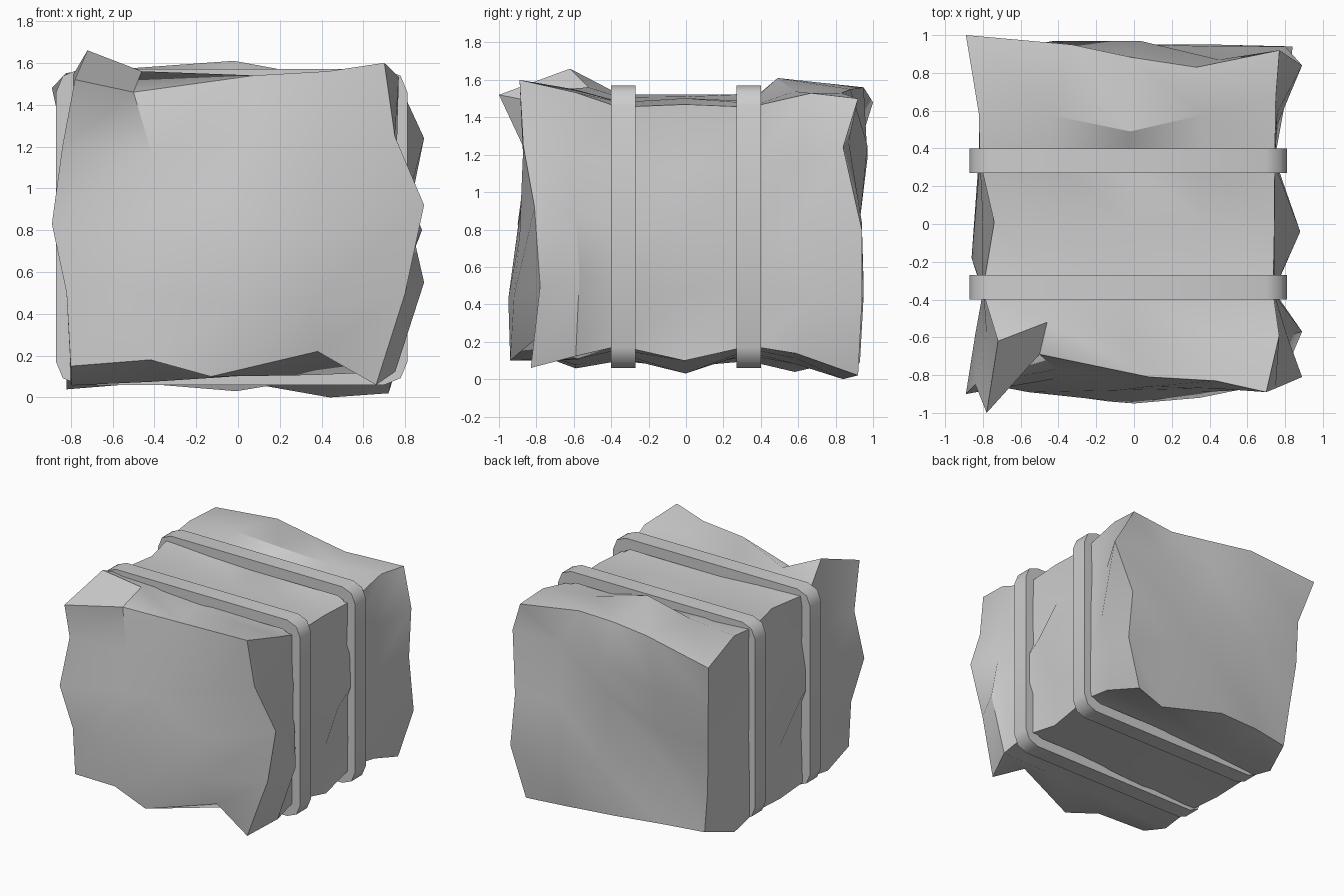
import bpy
import bmesh
import math
import random
from mathutils import Vector

random.seed(4)
if "Cube" in bpy.data.objects:
    bpy.data.objects.remove(bpy.data.objects["Cube"], do_unlink=True)


def make_material(name, rgb):
    material = bpy.data.materials.new(name)
    material.use_nodes = True
    colour = (*rgb, 1)
    material.diffuse_color = colour
    material.node_tree.nodes["Principled BSDF"].inputs["Base Color"].default_value = colour
    return material


def finish_object(bm, name, material, angle):
    bmesh.ops.recalc_face_normals(bm, faces=bm.faces)
    mesh = bpy.data.meshes.new(name)
    bm.to_mesh(mesh)
    bm.free()
    mesh.materials.append(material)
    part = bpy.data.objects.new(name, mesh)
    bpy.context.collection.objects.link(part)
    bpy.ops.object.select_all(action="DESELECT")
    part.select_set(True)
    bpy.context.view_layer.objects.active = part
    bpy.ops.object.shade_smooth_by_angle(angle=math.radians(angle))


grey = make_material("plain grey", (0.61, 0.61, 0.61))
STEPS = 4

# Crumpled rims of the two ends: bottom, +x side, top, -x side, four points each
front_rim = [
    (-.80, -.84, .15), (-.42, -.90, .18), (-.13, -.94, .10), (.38, -.80, .22),
    (.66, -.83, .06), (.80, -.78, .5), (.89, -.81, .92), (.75, -.87, 1.25),
    (.70, -.89, 1.6), (.43, -.83, 1.56), (.08, -.81, 1.54), (-.5, -.69, 1.46),
    (-.78, -1, 1.52), (-.84, -.85, 1.2), (-.89, -.90, .83), (-.82, -.84, .5)]
back_rim = [
    (-.74, .83, .11), (-.42, .89, .11), (-.06, .93, .09), (.44, .84, 0),
    (.72, .92, .02), (.84, .94, .4), (.80, .94, .8), (.89, .84, 1.24),
    (.77, .92, 1.5), (.33, .83, 1.53), (0, .88, 1.55), (-.33, .95, 1.56),
    (-.89, 1, 1.48), (-.82, .90, 1.16), (-.81, .89, .8), (-.78, .85, .45)]

# Inner points of the ends, rows from the bottom up, -x to +x
front_inner = [
    (-.56, -.89, .52), (0, -.95, .43), (.35, -.92, .44),
    (-.42, -.82, .88), (-.08, -.88, .95), (.35, -.89, .76),
    (-.41, -.77, 1.16), (.09, -.86, 1.28), (.42, -.87, 1.17)]
back_inner = [
    (-.42, .85, .58), (.05, .95, .5), (.42, .95, .45),
    (-.38, .93, .85), (.08, .85, .97), (.44, .94, .84),
    (-.42, .97, 1.18), (.03, .97, 1.25), (.45, .87, 1.27)]


def box_ring(y, x_min, x_max, bottoms, tops, jitter):
    """Rectangular section, heights given at -x and +x, points lightly shaken."""
    corners = [Vector(c) for c in ((x_min, y, bottoms[0]), (x_max, y, bottoms[1]),
                                   (x_max, y, tops[1]), (x_min, y, tops[0]))]
    ring = []
    for side, corner in enumerate(corners):
        following = corners[(side + 1) % len(corners)]
        for step in range(STEPS):
            shake = Vector([random.uniform(-jitter, jitter) for _ in range(3)])
            ring.append(corner.lerp(following, step / STEPS) + shake)
    return ring


# Sections between the ends, pinched under the straps
front_swell = box_ring(-.58, -.79, .76, (.06, .13), (1.58, 1.53), .012)
front_pinch = box_ring(-.36, -.80, .74, (.10, .18), (1.52, 1.46), .006)
waist = box_ring(0, -.79, .75, (.06, .11), (1.53, 1.48), .012)
back_pinch = box_ring(.34, -.82, .74, (.10, .18), (1.52, 1.46), .006)
back_swell = box_ring(.58, -.82, .76, (.05, .13), (1.56, 1.52), .012)

# Bold folds pulled out of the sections
front_swell[5] = Vector((.89, -.57, .55))
front_swell[6] = Vector((.81, -.59, .9))
front_swell[7] = Vector((.76, -.62, 1.2))
front_swell[9] = Vector((.43, -.60, 1.55))
front_swell[10] = Vector((-.02, -.65, 1.51))
front_swell[11] = Vector((-.46, -.52, 1.56))
front_swell[12] = Vector((-.72, -.62, 1.66))
front_swell[14].x = -.84
waist[2].z = .03
waist[6] = Vector((.88, -.04, .8))
waist[12].x = -.74
waist[14] = Vector((-.86, -.18, .8))
back_swell[5] = Vector((.81, .70, .42))
back_swell[6] = Vector((.76, .53, .75))
back_swell[8].y = .67
back_swell[10] = Vector((-.02, .49, 1.61))
back_swell[11].z = 1.58


# Bale body: bridged sections closed by patched ends
def patch_end(bm, rim, inner):
    """Fill a rim with a grid of quads through its inner points."""
    def side(index):
        return [rim[(index * STEPS + s) % len(rim)] for s in range(STEPS + 1)]
    right, left = side(1), side(3)[::-1]
    width = STEPS - 1
    grid = [side(0)]
    for row in range(1, STEPS):
        middle = [bm.verts.new(p) for p in inner[(row - 1) * width:row * width]]
        grid.append([left[row], *middle, right[row]])
    grid.append(side(2)[::-1])
    for low, high in zip(grid, grid[1:]):
        for col in range(STEPS):
            bm.faces.new((low[col], low[col + 1], high[col + 1], high[col]))


bm = bmesh.new()
sections = [front_rim, front_swell, front_pinch, waist, back_pinch, back_swell, back_rim]
rings = [[bm.verts.new(p) for p in section] for section in sections]
for near, far in zip(rings, rings[1:]):
    for i in range(len(near)):
        j = (i + 1) % len(near)
        bm.faces.new((near[i], near[j], far[j], far[i]))
patch_end(bm, rings[0], front_inner)
patch_end(bm, rings[-1], back_inner)
finish_object(bm, "bale_body", grey, 30)


# Straps: hoops with softly chamfered corners
def rounded_loop(bm, y, inset):
    half_width, half_height, radius = .84 - inset, .755 - inset, .11 - inset / 2
    loop = []
    for corner, (sx, sz) in enumerate(((1, 1), (-1, 1), (-1, -1), (1, -1))):
        for step in range(STEPS - 1):
            angle = math.pi / 2 * (corner + step / (STEPS - 2))
            x = sx * (half_width - radius) + radius * math.cos(angle) - .03
            z = sz * (half_height - radius) + radius * math.sin(angle) + .815
            loop.append(bm.verts.new((x, y, z)))
    return loop


def make_strap(name, y):
    bm = bmesh.new()
    loops = [rounded_loop(bm, y + dy, inset)
             for dy, inset in ((-.065, 0), (.065, 0), (.065, .08), (-.065, .08))]
    for a, b in zip(loops, loops[1:] + loops[:1]):
        for i in range(len(a)):
            j = (i + 1) % len(a)
            bm.faces.new((a[i], a[j], b[j], b[i]))
    finish_object(bm, name, grey, 46)


make_strap("front_strap", -.335)
make_strap("back_strap", .335)
